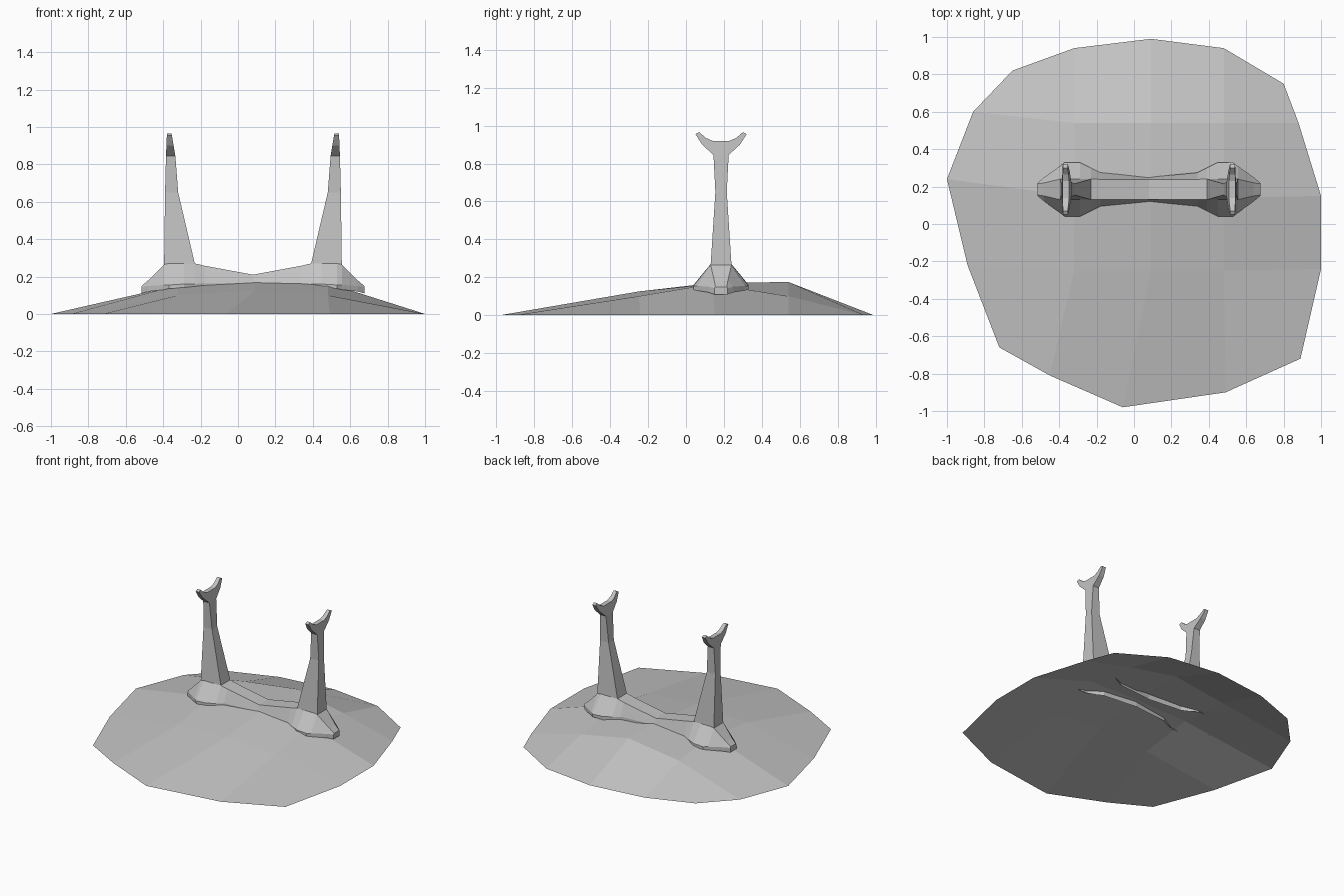
import bpy
import bmesh

default_cube = bpy.data.objects.get("Cube")
if default_cube:
    bpy.data.objects.remove(default_cube, do_unlink=True)


def make_material(name, color):
    mat = bpy.data.materials.new(name)
    mat.use_nodes = True
    mat.diffuse_color = color
    shader = next(n for n in mat.node_tree.nodes if n.type == "BSDF_PRINCIPLED")
    shader.inputs["Base Color"].default_value = color
    shader.inputs["Roughness"].default_value = 0.8
    return mat


GREY = make_material("plain grey", (0.55, 0.55, 0.55, 1.0))

# Centre of the stand on the mound
CX, CY = 0.08, 0.185


def loft(name, sections, closed=True, capped=False, face_up=False):
    """Join equal-length rows of points into a flat-shaded skin."""
    bm = bmesh.new()
    rows = [[bm.verts.new(p) for p in section] for section in sections]
    count = len(rows[0])
    for a, b in zip(rows, rows[1:]):
        for i in range(count if closed else count - 1):
            j = (i + 1) % count
            bm.faces.new((a[i], a[j], b[j], b[i]))
    if capped:
        bm.faces.new(rows[0])
        bm.faces.new(rows[-1])
    bmesh.ops.recalc_face_normals(bm, faces=bm.faces)
    if face_up and sum(f.normal.z for f in bm.faces) < 0:
        bmesh.ops.reverse_faces(bm, faces=bm.faces)
    mesh = bpy.data.meshes.new(name)
    bm.to_mesh(mesh)
    bm.free()
    mesh.materials.append(GREY)
    obj = bpy.data.objects.new(name, mesh)
    bpy.context.collection.objects.link(obj)
    return obj


# Mound: a coarse grid sheet whose rim rests on the ground
mound_plan = [
    [(-.72, -.66), (-.45, -.81), (-.06, -.98), (.49, -.90), (.89, -.72)],
    [(-.89, -.22), (-.32, -.25), (.09, -.25), (.48, -.25), (1, -.24)],
    [(-1, .24), (-.32, .15), (.09, .14), (.48, .14), (1, .15)],
    [(-.86, .6), (-.32, .54), (.09, .54), (.48, .54), (.88, .54)],
    [(-.65, .82), (-.32, .94), (.09, .99), (.48, .94), (.8, .75)],
]
mound_heights = [(.10, .125, .10), (.155, .17, .165), (.12, .175, .10)]


def mound_point(row, col):
    x, y = mound_plan[row][col]
    inside = 0 < row < 4 and 0 < col < 4
    return (x, y, mound_heights[row - 1][col - 1] if inside else 0)


loft("mound", [[mound_point(r, c) for c in range(5)] for r in range(5)],
     closed=False, face_up=True)

# Stand base: mirrored run of sections, open underneath
# (offset, half width, half width of top, rim bottom, rim top, crest)
base_profile = [
    (0, .065, .053, .13, .165, .21),
    (.26, .09, .054, .13, .165, .258),
    (.31, .115, .055, .13, .16, .27),
    (.37, .145, .055, .135, .16, .27),
    (.45, .145, .055, .135, .155, .27),
    (.475, .125, .055, .13, .155, .265),
    (.56, .065, .035, .12, .15, .18),
    (.595, .035, .03, .11, .143, .15),
]


def base_section(side, entry):
    offset, wide, narrow, low, rim, crest = entry
    half = [(wide, low), (wide, rim), (narrow, crest)]
    outline = [(-w, z) for w, z in half] + [(w, z) for w, z in reversed(half)]
    return [(CX + side * offset, CY + w, z) for w, z in outline]


base_sections = [base_section(-1, e) for e in reversed(base_profile)]
base_sections += [base_section(1, e) for e in base_profile[1:]]
loft("stand_base", base_sections, closed=False)

# The two narrow end walls of the base
for side, label in ((-1, "right"), (1, "left")):
    end = base_section(side, base_profile[-1])
    loft(label + "_base_end", [end[:3], end[:2:-1]], closed=False)

# Posts: (height, inner offset, outer offset, half depth)
post_profile = [
    (.265, .31, .475, .055),
    (.65, .40, .47, .03),
    (.845, .415, .465, .04),
]
# Fork half: paired lower and upper points as (y, z), from middle to tip
fork_profile = [
    ((.04, .845), (.045, .92)),
    ((.10, .90), (.08, .935)),
    ((.135, .955), (.115, .965)),
]


def post_section(side, entry):
    z, inner, outer, depth = entry
    corners = ((inner, -depth), (outer, -depth), (outer, depth), (inner, depth))
    return [(CX + side * d, CY + y, z) for d, y in corners]


def fork_section(side, flip, pair):
    points = []
    for (y, z), order in zip(pair, (1, -1)):
        rise = (z - .845) / .12
        edges = (.415 + .02 * rise, .465 - .005 * rise)
        points += [(CX + side * d, CY + flip * y, z) for d in edges[::order]]
    return points


for side, label in ((-1, "right"), (1, "left")):
    loft(label + "_post", [post_section(side, e) for e in post_profile])
    prongs = [fork_section(side, -1, p) for p in reversed(fork_profile)]
    prongs += [fork_section(side, 1, p) for p in fork_profile]
    loft(label + "_fork", prongs, capped=True)
